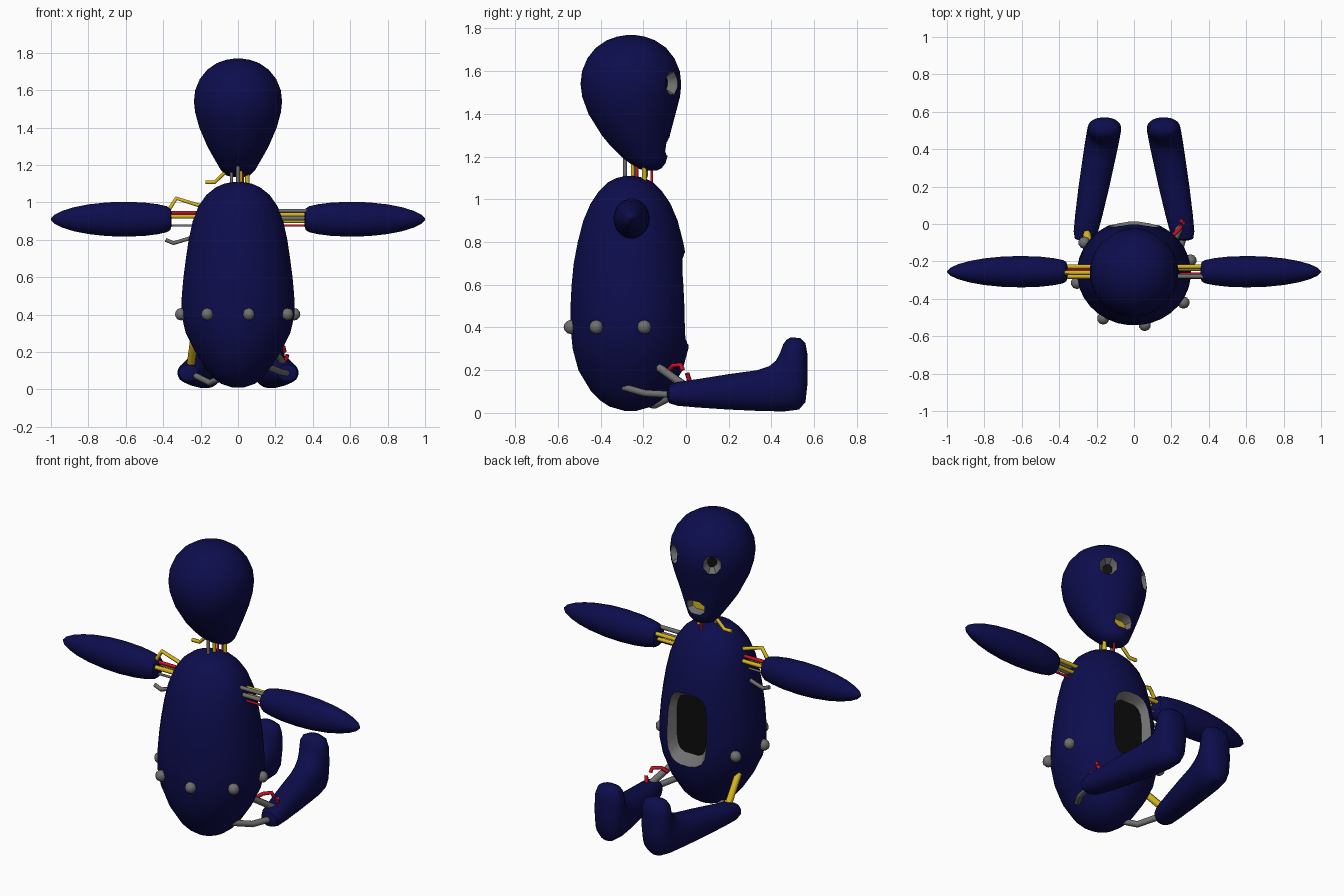
import bpy, bmesh, math
from mathutils import Vector as V

if "Cube" in bpy.data.objects:
    bpy.data.objects.remove(bpy.data.objects["Cube"])


def material(name, rgb):
    m = bpy.data.materials.new(name)
    m.diffuse_color = (*rgb, 1)
    m.use_nodes = True
    m.node_tree.nodes["Principled BSDF"].inputs["Base Color"].default_value = m.diffuse_color
    return m


NAVY = material("navy", (0.004, 0.004, 0.075))
GREY = material("grey", (0.16, 0.16, 0.16))
BLACK = material("black", (0.004, 0.004, 0.004))
YELLOW = material("yellow", (0.68, 0.47, 0.01))
RED = material("red", (0.6, 0.005, 0.02))
PALETTE = [NAVY, GREY, BLACK, YELLOW]


def smooth(ob, deg=40):
    bpy.ops.object.select_all(action='DESELECT')
    ob.select_set(True)
    bpy.context.view_layer.objects.active = ob
    bpy.ops.object.shade_smooth_by_angle(angle=math.radians(deg))


def loft(name, sections, mats, n=32, power=1.0, side=0, cap=0):
    """Skin of (super)elliptical sections (centre, half axis a, half axis b)."""
    def sp(v):
        return math.copysign(abs(v) ** power, v)
    bm = bmesh.new()
    rings = []
    for c, a, b in sections:
        angs = [2 * math.pi * (i + 0.5) / n for i in range(n)]
        rings.append([bm.verts.new(V(c) + V(a) * sp(math.cos(t)) + V(b) * sp(math.sin(t)))
                      for t in angs])
    for r, s in zip(rings, rings[1:]):
        for i in range(n):
            j = (i + 1) % n
            bm.faces.new((r[i], r[j], s[j], s[i])).material_index = side
    bm.faces.new(rings[0]).material_index = cap
    bm.faces.new(rings[-1]).material_index = side
    bmesh.ops.recalc_face_normals(bm, faces=bm.faces)
    me = bpy.data.meshes.new(name)
    bm.to_mesh(me)
    bm.free()
    for m in mats:
        me.materials.append(m)
    ob = bpy.data.objects.new(name, me)
    bpy.context.collection.objects.link(ob)
    return ob


def recess(ob, axis_point, yaw, near, far, floor, n=8, power=1.0):
    """Cut a tapered socket: near/far = (distance, half width, half height)."""
    d = V((math.sin(yaw), math.cos(yaw), 0))
    u = V((d.y, -d.x, 0))
    secs = [(V(axis_point) + d * r, u * w, (0, 0, h)) for r, w, h in (near, far)]
    cutter = loft("cutter", secs, PALETTE, n, power, side=1, cap=floor)
    cutter.hide_render = True
    mod = ob.modifiers.new("socket", 'BOOLEAN')
    mod.operation = 'DIFFERENCE'
    mod.solver = 'EXACT'
    mod.object = cutter
    bpy.ops.object.select_all(action='DESELECT')
    ob.select_set(True)
    bpy.context.view_layer.objects.active = ob
    bpy.ops.object.modifier_apply(modifier=mod.name)
    bpy.data.objects.remove(cutter)


def wire(name, pts, r, mat):
    cu = bpy.data.curves.new(name, 'CURVE')
    cu.dimensions = '3D'
    cu.bevel_depth = r
    cu.bevel_resolution = 1
    cu.use_fill_caps = True
    s = cu.splines.new('POLY')
    s.points.add(len(pts) - 1)
    for p, co in zip(s.points, pts):
        p.co = (*co, 1)
    cu.materials.append(mat)
    ob = bpy.data.objects.new(name, cu)
    bpy.context.collection.objects.link(ob)
    bpy.ops.object.select_all(action='DESELECT')
    ob.select_set(True)
    bpy.context.view_layer.objects.active = ob
    bpy.ops.object.convert(target='MESH')


# torso: egg with a framed dark belly panel (z, half width, half depth)
torso_profile = [(.01, .03, .03), (.03, .09, .10), (.06, .13, .145), (.1, .165, .185), (.2, .23, .245),
                 (.3, .28, .272), (.4, .305, .282), (.5, .302, .282), (.6, .293, .277), (.7, .28, .267),
                 (.8, .265, .248), (.9, .243, .222), (.98, .212, .188), (1.04, .17, .147),
                 (1.08, .12, .105), (1.1, .075, .065), (1.11, .02, .02)]
torso = loft("torso", [((0, -.26, z), (a, 0, 0), (0, b, 0)) for z, a, b in torso_profile], PALETTE)
recess(torso, (0, -.26, .54), 0, (.205, .10, .175), (.33, .19, .265), 2, 16, .5)
smooth(torso)

# head: pear shape with chin pushed forward (z, centre y, half width, half depth)
head_profile = [(1.135, -.167, .03, .03), (1.145, -.17, .065, .055), (1.17, -.18, .09, .085),
                (1.2, -.195, .108, .108), (1.25, -.217, .137, .137), (1.3, -.235, .165, .16),
                (1.4, -.253, .208, .205), (1.48, -.257, .23, .23), (1.54, -.258, .237, .237),
                (1.6, -.258, .23, .23), (1.66, -.258, .205, .205), (1.71, -.258, .165, .165),
                (1.745, -.258, .113, .113), (1.762, -.258, .065, .065), (1.77, -.258, .015, .015)]
head = loft("head", [((0, y, z), (a, 0, 0), (0, b, 0)) for z, y, a, b in head_profile], PALETTE)
for s in (-1, 1):
    recess(head, (0, -.258, 1.545), s * math.radians(34), (.19, .028, .032), (.28, .085, .088), 2)
recess(head, (0, -.258, 1.245), 0, (.125, .048, .03), (.23, .085, .06), 3, 8, .7)
smooth(head)

# arms (x, radius) and legs (sole point, top point, half width), mirrored
arm_profile = [(.355, .035), (.362, .058), (.38, .07), (.43, .081), (.5, .09), (.6, .094), (.7, .091),
               (.8, .08), (.88, .064), (.94, .045), (.98, .025), (1.0, .004)]
leg_profile = [((-.088, .07), (-.088, .1), .025), ((-.078, .045), (-.08, .13), .052),
               ((-.04, .033), (-.04, .145), .066), ((.05, .025), (.05, .158), .074),
               ((.2, .015), (.2, .182), .083), ((.35, .008), (.33, .2), .088),
               ((.46, .006), (.39, .22), .09), ((.53, .015), (.42, .245), .09),
               ((.56, .05), (.437, .275), .09), ((.57, .14), (.447, .3), .09),
               ((.57, .27), (.455, .322), .086), ((.56, .325), (.47, .342), .07),
               ((.535, .35), (.49, .354), .035)]
for s, side in ((-1, "left"), (1, "right")):
    smooth(loft(side + "_arm", [((s * x, -.255, .91), (0, r * .9, 0), (0, 0, r)) for x, r in arm_profile],
                [NAVY], 24))
    secs = []
    for (y0, z0), (y1, z1), w in leg_profile:
        y, z = (y0 + y1) / 2, (z0 + z1) / 2
        secs.append(((s * (.25 - .18 * y), y, z), (w, 0, 0), (0, (y1 - y0) / 2, (z1 - z0) / 2)))
    smooth(loft(side + "_leg", secs, [NAVY], 24, .9))

# bolts around the waist
for x, y in ((-.305, -.315), (-.165, -.505), (.058, -.54), (.265, -.42), (.302, -.195), (-.265, -.10)):
    bpy.ops.mesh.primitive_uv_sphere_add(segments=10, ring_count=6, radius=.033, location=(x, y, .402))
    bolt = bpy.context.object
    bolt.name = "waist_bolt"
    bolt.data.materials.append(GREY)
    smooth(bolt)

# straight shoulder cables (side, y, z, radius, material)
for s, y, z, r, m in ((1, -.28, .955, .012, GREY), (1, -.28, .915, .013, GREY), (1, -.228, .935, .012, YELLOW),
                      (1, -.24, .9, .011, YELLOW), (1, -.265, .876, .007, RED),
                      (-1, -.25, .945, .01, RED), (-1, -.28, .925, .013, YELLOW),
                      (-1, -.228, .925, .012, YELLOW), (-1, -.255, .876, .007, GREY)):
    wire("shoulder_cable", [(s * .18, y, z), (s * .41, y, z)], r, m)

# straight neck cables (x, y, radius, material)
for x, y, r, m in ((0, -.285, .011, GREY), (-.035, -.235, .009, GREY), (.015, -.25, .01, YELLOW),
                   (.025, -.23, .008, RED), (.05, -.195, .012, YELLOW), (.01, -.16, .007, RED)):
    wire("neck_cable", [(x, y, 1.04), (x, y, 1.2)], r, m)

# bent loose cables
for name, r, m, pts in (
        ("neck_loose_cable", .011, YELLOW, [(-.06, -.19, 1.17), (-.125, -.19, 1.107), (-.175, -.19, 1.107)]),
        ("shoulder_loose_cable", .012, YELLOW, [(-.18, -.26, .975), (-.33, -.26, 1.022), (-.37, -.26, .96)]),
        ("shoulder_torn_cable", .012, GREY, [(-.22, -.25, .82), (-.345, -.25, .782), (-.387, -.25, .8)]),
        ("hip_cable", .018, GREY, [(.16, -.29, .12), (.23, -.19, .092), (.27, -.05, .085)]),
        ("hip_cable", .02, GREY, [(.19, -.13, .215), (.25, -.01, .13)]),
        ("hip_torn_cable", .011, RED, [(.18, -.08, .2), (.21, -.06, .222), (.245, -.025, .225), (.25, -.015, .2)]),
        ("hip_torn_cable", .011, RED, [(.265, .005, .185), (.25, .02, .14)]),
        ("hip_cable", .022, YELLOW, [(-.235, -.17, .265), (-.255, -.03, .11)]),
        ("hip_cable", .018, GREY, [(-.09, -.21, .06), (-.15, -.15, .035), (-.25, -.05, .085)])):
    wire(name, pts, r, m)
